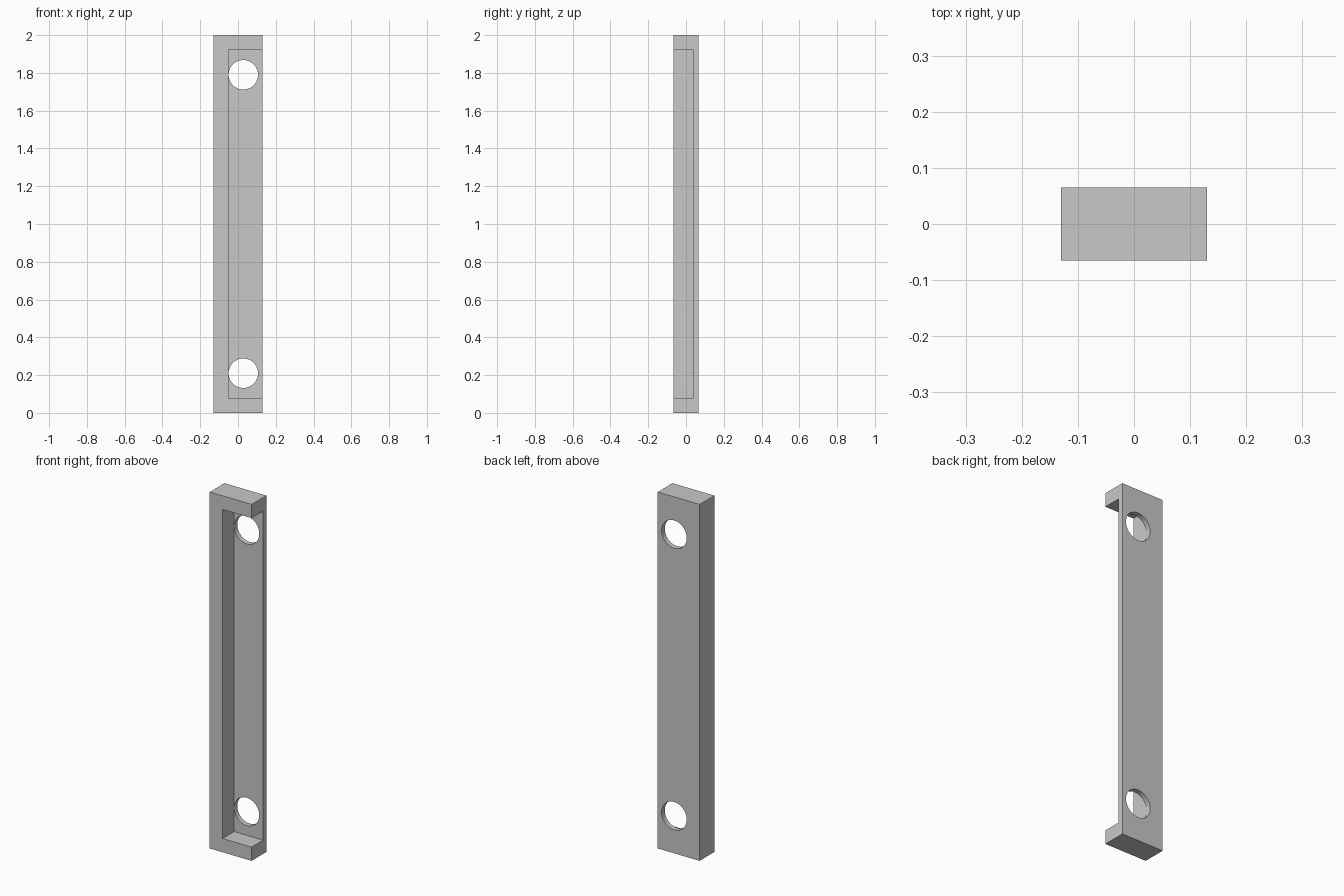
import bpy
import math

cube = bpy.data.objects.get("Cube")
if cube:
    bpy.data.objects.remove(cube, do_unlink=True)

HALF_W, HALF_D, HEIGHT = 0.13, 0.065, 2.0
WALL_X, PLATE_Y, CAP = -0.05, 0.037, 0.077   # inner faces of the recess
HOLE_X, HOLE_R, HOLE_Z = 0.028, 0.078, 0.21

grey = bpy.data.materials.new("light grey")
grey.use_nodes = True
colour = (0.58, 0.58, 0.58, 1)
grey.diffuse_color = colour
grey.node_tree.nodes["Principled BSDF"].inputs["Base Color"].default_value = colour


def box(name, low, high):
    centre = [(a + b) / 2 for a, b in zip(low, high)]
    bpy.ops.mesh.primitive_cube_add(size=1, location=centre)
    obj = bpy.context.object
    obj.name = name
    obj.scale = [b - a for a, b in zip(low, high)]
    bpy.ops.object.transform_apply(location=True, rotation=True, scale=True)
    obj.data.materials.append(grey)
    return obj


def cut(target, cutter):
    mod = target.modifiers.new("cut", "BOOLEAN")
    mod.operation = "DIFFERENCE"
    mod.solver = "EXACT"
    mod.object = cutter
    bpy.ops.object.select_all(action="DESELECT")
    target.select_set(True)
    bpy.context.view_layer.objects.active = target
    bpy.ops.object.modifier_apply(modifier=mod.name)
    bpy.data.objects.remove(cutter, do_unlink=True)


# Solid bar
bar = box("channel_bar", (-HALF_W, -HALF_D, 0), (HALF_W, HALF_D, HEIGHT))

# Recess open to the front and to the left side
cut(bar, box("recess_cutter", (WALL_X, -HALF_D - 0.1, CAP),
             (HALF_W + 0.1, PLATE_Y, HEIGHT - CAP)))

# Round holes through the back plate
for z in (HOLE_Z, HEIGHT - HOLE_Z):
    bpy.ops.mesh.primitive_cylinder_add(
        vertices=64, radius=HOLE_R, depth=0.08,
        location=(HOLE_X, HALF_D, z), rotation=(math.pi / 2, 0, 0))
    hole = bpy.context.object
    hole.name = "hole_cutter"
    hole.data.materials.append(grey)
    cut(bar, hole)

bpy.ops.object.shade_smooth_by_angle(angle=math.radians(30))
